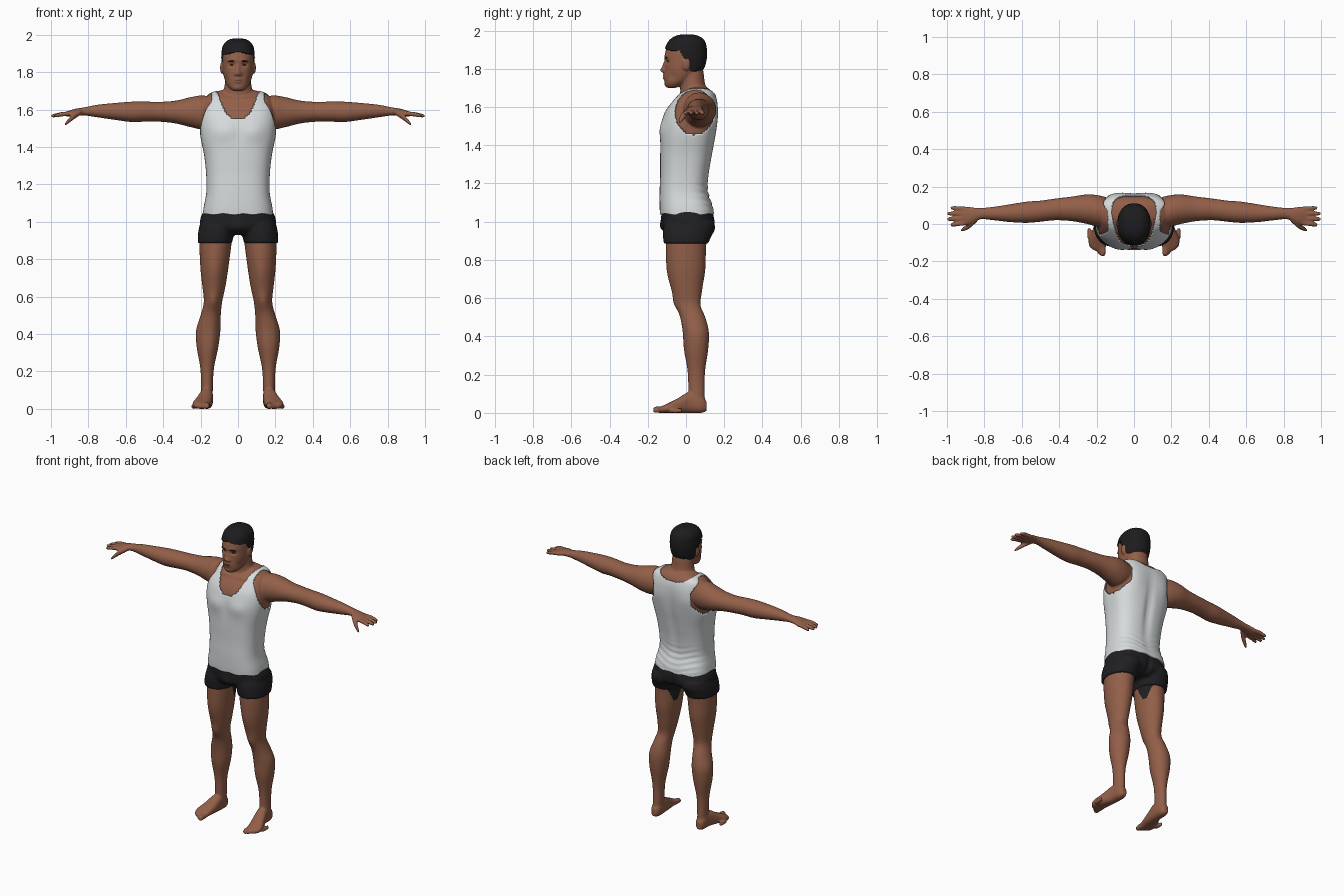
import bpy, bmesh, math
from mathutils import Matrix, Vector

if "Cube" in bpy.data.objects:
    bpy.data.objects.remove(bpy.data.objects["Cube"], do_unlink=True)


def material(name, *rgb):
    m = bpy.data.materials.new(name)
    m.use_nodes = True
    m.diffuse_color = (*rgb, 1)
    bsdf = m.node_tree.nodes["Principled BSDF"]
    bsdf.inputs["Base Color"].default_value = (*rgb, 1)
    bsdf.inputs["Roughness"].default_value = .7
    return m


skin = material("brown_skin", .29, .115, .066)
white = material("white_cotton", .68, .71, .72)
black = material("black_cotton", .014, .014, .016)
hair_black = material("black_hair", .012, .012, .013)
eye_dark = material("dark_eye", .035, .015, .01)


def smooth_rows(rows, steps):
    """Catmull-Rom resampling of cross-section rows."""
    out = []
    for i in range(len(rows) - 1):
        quad = [rows[max(i - 1, 0)], rows[i], rows[i + 1], rows[min(i + 2, len(rows) - 1)]]
        for k in range(steps):
            t = k / steps
            out.append([b + t * ((c - a) + t * (2 * a - 5 * b + 4 * c - d + t * (3 * (b - c) + d - a))) / 2
                        for a, b, c, d in zip(*quad)])
    return out + [list(rows[-1])]


def loft(bm, rows, axis="z", sides=40, steps=4, power=2.0, grow=0.0):
    """Skin superellipse rings, each given as position and its two ranges."""
    rings = []
    for pos, a0, a1, b0, b1 in smooth_rows(rows, steps):
        ring = []
        for i in range(sides):
            t = math.tau * i / sides
            c, s = math.cos(t), math.sin(t)
            a = (a0 + a1) / 2 + ((a1 - a0) / 2 + grow) * math.copysign(abs(c) ** (2 / power), c)
            b = (b0 + b1) / 2 + ((b1 - b0) / 2 + grow) * math.copysign(abs(s) ** (2 / power), s)
            ring.append(bm.verts.new({"x": (pos, a, b), "y": (a, pos, b), "z": (a, b, pos)}[axis]))
        rings.append(ring)
    for r, q in zip(rings, rings[1:]):
        for i in range(sides):
            j = (i + 1) % sides
            bm.faces.new((r[i], r[j], q[j], q[i]))
    bm.faces.new(rings[0][::-1])
    bm.faces.new(rings[-1])


def ball(bm, centre, size):
    bmesh.ops.create_uvsphere(bm, u_segments=20, v_segments=12, radius=1,
                              matrix=Matrix.Translation(centre) @ Matrix.Diagonal((*size, 1)))


def mirror_x(bm):
    dup = bmesh.ops.duplicate(bm, geom=bm.verts[:] + bm.edges[:] + bm.faces[:])["geom"]
    for v in dup:
        if isinstance(v, bmesh.types.BMVert):
            v.co.x *= -1


def both(rows):
    return [(z, -h, h, a, b) for z, h, a, b in rows]


def finish(bm, name, *mats):
    bmesh.ops.recalc_face_normals(bm, faces=bm.faces[:])
    mesh = bpy.data.meshes.new(name)
    bm.to_mesh(mesh)
    bm.free()
    obj = bpy.data.objects.new(name, mesh)
    bpy.context.collection.objects.link(obj)
    for m in mats:
        mesh.materials.append(m)
    mesh.shade_smooth()
    return obj


def fuse(obj, voxel):
    """Blend overlapping parts into one continuous surface."""
    mats = list(obj.data.materials)
    rem = obj.modifiers.new("blend", "REMESH")
    rem.mode, rem.voxel_size = "VOXEL", voxel
    soft = obj.modifiers.new("soften", "SMOOTH")
    soft.factor, soft.iterations = .5, 4
    graph = bpy.context.evaluated_depsgraph_get()
    mesh = bpy.data.meshes.new_from_object(obj.evaluated_get(graph))
    obj.modifiers.clear()
    obj.data = mesh
    mesh.materials.clear()
    for m in mats:
        mesh.materials.append(m)
    mesh.shade_smooth()


def sculpt(obj, bumps):
    """Push the surface softly around each centre, on both sides."""
    for (cx, cy, cz), (rx, ry, rz), (px, py, pz) in bumps:
        for s in ((1, -1) if cx else (1,)):
            for v in obj.data.vertices:
                dz = (v.co.z - cz) / rz
                if abs(dz) < 2.4:
                    d = dz * dz + ((v.co.x - s * cx) / rx) ** 2 + ((v.co.y - cy) / ry) ** 2
                    if d < 6:
                        v.co += Vector((s * px, py, pz)) * math.exp(-d)


def trim(bm, rule):
    bmesh.ops.delete(bm, geom=[f for f in bm.faces if rule(f.calc_center_median())], context="FACES")


# Cross-sections: height, half width, front, back
torso = both([(1.04, .188, -.136, .147), (1.08, .183, -.138, .14), (1.16, .169, -.138, .115),
              (1.25, .17, -.135, .12), (1.35, .18, -.135, .137), (1.45, .2, -.133, .155),
              (1.52, .207, -.126, .163), (1.58, .205, -.108, .166), (1.63, .197, -.075, .163),
              (1.67, .178, -.04, .152), (1.692, .14, -.01, .135), (1.705, .09, .005, .115)])
head = both([(1.7, .025, -.1, -.055), (1.712, .045, -.107, -.02), (1.735, .062, -.112, .02),
             (1.765, .073, -.113, .06), (1.8, .08, -.112, .09), (1.85, .083, -.111, .103),
             (1.89, .083, -.108, .104), (1.93, .077, -.092, .097), (1.955, .061, -.07, .08),
             (1.97, .038, -.04, .05), (1.975, .01, -.008, .02)])
neck = both([(1.62, .11, -.03, .14), (1.68, .087, -.03, .12), (1.72, .073, -.03, .1),
             (1.78, .068, -.03, .092), (1.84, .06, -.03, .08)])

# Left limbs: position along the limb, then the two ranges across it
arm = [(.1, .01, .12, 1.53, 1.65), (.18, -.015, .15, 1.495, 1.675), (.25, 0, .158, 1.505, 1.667),
       (.33, .015, .147, 1.525, 1.648), (.42, .02, .136, 1.535, 1.641), (.5, .012, .125, 1.535, 1.643),
       (.57, .006, .12, 1.533, 1.642), (.66, .01, .106, 1.545, 1.635), (.75, .02, .092, 1.558, 1.626),
       (.82, .025, .086, 1.568, 1.612), (.87, .002, .09, 1.566, 1.604), (.91, -.004, .094, 1.562, 1.592),
       (.925, .002, .088, 1.567, 1.586)]
leg = [(.96, .025, .2, -.1, .12), (.88, .035, .206, -.105, .106), (.75, .052, .201, -.098, .101),
       (.65, .068, .19, -.076, .086), (.57, .085, .183, -.055, .081), (.5, .092, .2, -.03, .102),
       (.42, .094, .224, -.016, .12), (.33, .105, .221, -.01, .116), (.22, .128, .202, .008, .1),
       (.12, .134, .197, .012, .098), (.04, .135, .198, .01, .1)]
foot = [(.108, .15, .185, .01, .06), (.08, .135, .198, 0, .09), (.02, .133, .205, 0, .11),
        (-.04, .138, .225, 0, .078), (-.09, .146, .243, 0, .052), (-.125, .15, .235, 0, .036),
        (-.145, .153, .205, .002, .026)]

body = bmesh.new()
loft(body, arm, "x")
loft(body, leg)
loft(body, foot, "y", power=2.4)
# Fingers fan out from the palm
for i, reach in enumerate((.983, .999, .999, .983)):
    y0, y1 = .006 + .025 * i, -.004 + .03 * i
    path = [(.89, y0, 1.579, .012), (.94, (y0 + y1) / 2, 1.575, .0125), (reach - .01, y1, 1.567, .01), (reach, y1, 1.566, .005)]
    loft(body, [(x, y - r, y + r, z - r, z + r) for x, y, z, r in path], "x", 16)
thumb = [(.84, .025, 1.585, .014), (.88, -.008, 1.562, .017), (.91, -.026, 1.535, .013), (.926, -.034, 1.518, .008)]
loft(body, [(x, y - r, y + r, z - r, z + r) for x, y, z, r in thumb], "x", 16)
# Toes step back from the big one
for i in range(5):
    x, tip, r = .167 + .018 * i, -.172 + .004 * i * i + .006 * i, (.015 if i == 0 else .0105)
    loft(body, [(tip + .06, x - r, x + r, 0, 2.4 * r), (tip + .012, x - r, x + r, 0, 2.2 * r),
                (tip, x - r / 2, x + r / 2, .003, 1.4 * r)], "y", 16)
ball(body, (.087, .002, 1.823), (.009, .02, .032))
mirror_x(body)
loft(body, torso[4:], power=2.7, grow=-.01, sides=64)
loft(body, neck)
loft(body, head, power=2.2, sides=64)
body = finish(body, "body", skin, black)
fuse(body, .006)

chest = [((.085, -.13, 1.48), (.06, .07, .05), (0, -.01, 0)),
         ((0, -.13, 1.47), (.015, .06, .07), (0, .006, 0)),
         ((0, .15, 1.36), (.025, .07, .19), (0, -.014, 0)),
         ((.11, .15, 1.55), (.06, .07, .07), (0, .007, 0))]
face = [((0, -.12, 1.793), (.014, .05, .014), (0, -.022, 0)),
        ((0, -.12, 1.818), (.01, .05, .02), (0, -.011, 0)),
        ((.015, -.12, 1.788), (.008, .04, .009), (0, -.009, 0)),
        ((.034, -.11, 1.838), (.018, .05, .011), (0, .011, 0)),
        ((.03, -.11, 1.863), (.026, .05, .01), (0, -.005, 0)),
        ((0, -.12, 1.764), (.022, .05, .007), (0, -.009, 0)),
        ((0, -.12, 1.749), (.019, .05, .006), (0, -.009, 0)),
        ((0, -.11, 1.715), (.022, .05, .013), (0, -.004, 0)),
        ((.066, -.075, 1.76), (.02, .03, .025), (-.005, 0, 0))]
joints = [((.135, -.06, .575), (.03, .05, .04), (0, -.008, 0)),
          ((.135, .09, .56), (.03, .04, .05), (0, -.006, 0)),
          ((.135, -.015, .35), (.02, .03, .12), (0, -.004, 0)),
          ((.12, -.1, .72), (.03, .05, .1), (0, -.004, 0)),
          ((.07, -.04, 1.655), (.06, .03, .01), (0, -.006, 0))]
sculpt(body, chest + face + joints)

# Dark lining showing on the inner thighs
for p in body.data.polygons:
    c = p.center
    if c.z > .8 and c.z < .96 and abs(c.x) < .08 and abs(c.y - .04) < .45 * (c.z - .77):
        p.material_index = 1


# Eyes and brows rest on the face surface
def face_detail(name, mat, x, z, size, tilt):
    hit, where, _, _ = body.ray_cast(Vector((x, -1, z)), Vector((0, 1, 0)))
    bm = bmesh.new()
    ball(bm, (0, 0, 0), size)
    bm.transform(Matrix.Translation(where) @ Matrix.Rotation(.4, 4, "Z") @ Matrix.Rotation(tilt, 4, "Y"))
    mirror_x(bm)
    finish(bm, name, mat)


face_detail("eyes", eye_dark, .034, 1.838, (.012, .004, .004), 0)
face_detail("eyebrows", hair_black, .036, 1.858, (.02, .004, .0035), .05)
bm = bmesh.new()
ball(bm, body.ray_cast(Vector((0, -1, 1.7565)), Vector((0, 1, 0)))[1], (.019, .004, .0015))
finish(bm, "mouth_line", eye_dark)


# Cropped hair with a stepped hairline around the ears
def below_hairline(c):
    t = min(max((c.y + .03) / .06, 0), 1)
    return c.z < 1.9 - .115 * t + .008 * math.cos(c.x * 30) * (1 - t)


hair = bmesh.new()
loft(hair, [(r[0] + .005, *r[1:]) for r in head], sides=96, steps=9, power=2.2, grow=.006)
trim(hair, below_hairline)
hair = finish(hair, "hair", hair_black)


# Tank top with scooped neck and arm holes
def shirt_opening(c):
    t = min(max((c.y + .1) / .2, 0), 1)
    low = 1.55 + .11 * t
    scoop = c.z > low + (1.695 - low) * (abs(c.x) / .115) ** 2.5
    hole = ((c.y - .045) / .105) ** 2 + ((c.z - 1.575) / .12) ** 2 < 1
    return scoop or (hole and abs(c.x) > .14)


shirt = bmesh.new()
loft(shirt, torso, sides=128, steps=8, power=2.7)
trim(shirt, lambda c: shirt_opening(c) or c.z < 1.0401)
shirt = finish(shirt, "tank_top", white)
sculpt(shirt, chest)
# Soft folds across the lower back and a wavy hem
for v in shirt.data.vertices:
    w = max(0, 1 - abs(v.co.z - 1.14) / .1) * min(max(v.co.y / .1, 0), 1)
    v.co.y += .004 * w * math.sin(v.co.z * 170 + 3 * math.cos(v.co.x * 20))
    if v.co.z < 1.06:
        v.co.z += .003 * math.sin(v.co.x * 60)
for obj in (hair, shirt):
    thick = obj.modifiers.new("thickness", "SOLIDIFY")
    thick.thickness, thick.offset = .007, -1

# Fitted shorts
shorts = bmesh.new()
loft(shorts, [(.885, .033, .215, -.116, .116), (.92, .024, .215, -.12, .128), (.96, .012, .21, -.12, .142),
              (1.0, .01, .2, -.11, .14)], power=2.2)
mirror_x(shorts)
loft(shorts, both([(.93, .13, -.08, .1), (.96, .19, -.118, .138), (1.0, .203, -.127, .147),
                   (1.04, .193, -.128, .142), (1.065, .176, -.122, .13)]), power=2.4, sides=64)
shorts = finish(shorts, "shorts", black)
fuse(shorts, .007)
sculpt(shorts, [((.09, .14, .97), (.06, .07, .05), (0, .01, 0)),
                ((0, .14, .97), (.015, .07, .06), (0, -.012, 0)),
                ((0, -.12, .97), (.035, .06, .04), (0, -.012, 0))])
